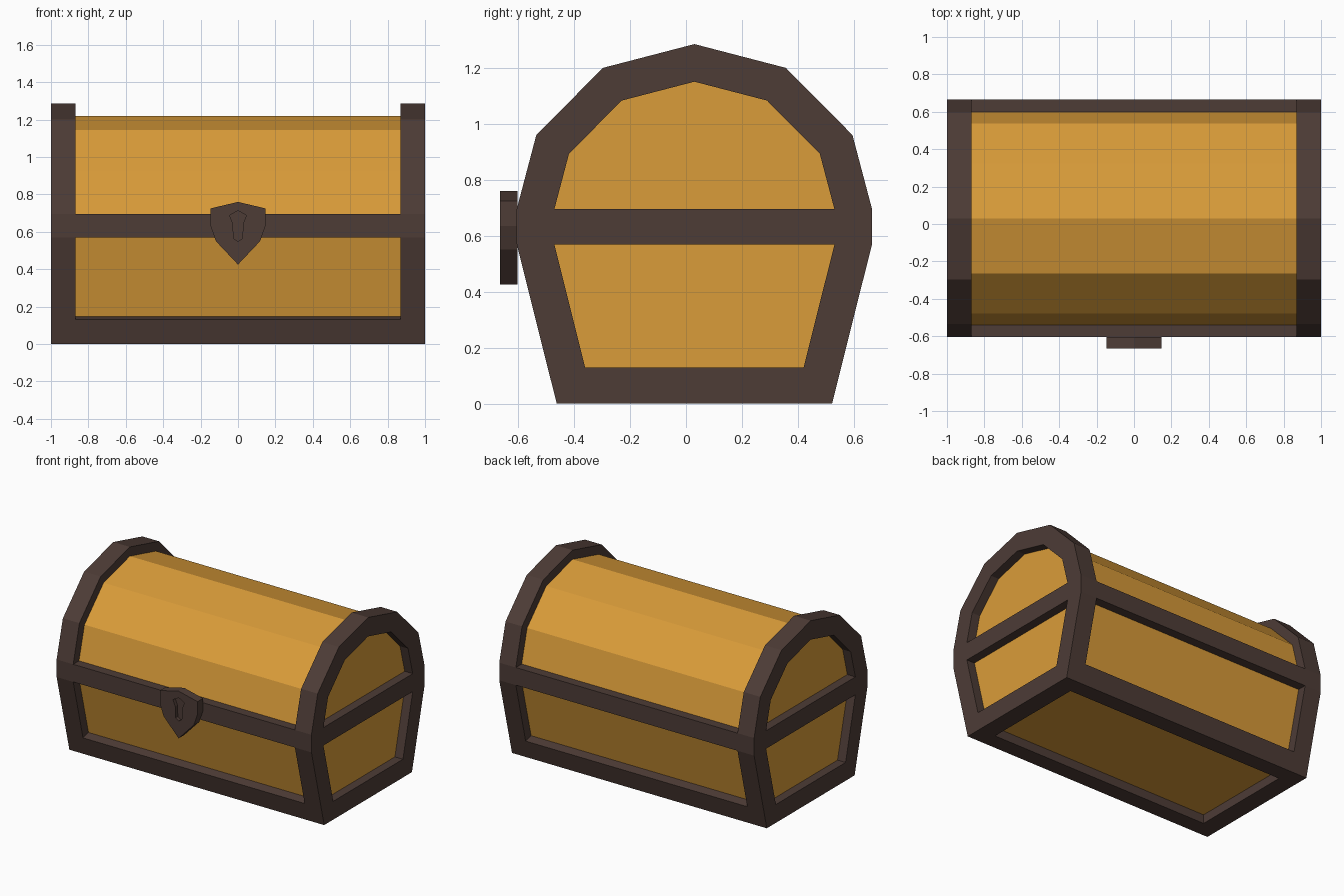
import bpy, bmesh
from mathutils import Vector

if "Cube" in bpy.data.objects:
    bpy.data.objects.remove(bpy.data.objects["Cube"])

CY = 0.03  # centre of the chest body in y (the lock sticks out in front)


def material(name, rgb):
    m = bpy.data.materials.new(name)
    m.diffuse_color = (*rgb, 1)
    m.use_nodes = True
    m.node_tree.nodes["Principled BSDF"].inputs["Base Color"].default_value = m.diffuse_color
    return m


GOLD = material("golden wood", (0.70, 0.332, 0.041))
BROWN = material("dark brown", (0.075, 0.045, 0.037))


def finish(name, bm, mat):
    bmesh.ops.recalc_face_normals(bm, faces=bm.faces)
    me = bpy.data.meshes.new(name)
    bm.to_mesh(me)
    bm.free()
    me.materials.append(mat)
    ob = bpy.data.objects.new(name, me)
    bpy.context.collection.objects.link(ob)
    return ob


def prism(name, pts, a, b, mat, place):
    """Closed outline swept from a to b; place(u, v, t) gives the 3D point."""
    bm = bmesh.new()
    lo = [bm.verts.new(place(u, v, a)) for u, v in pts]
    hi = [bm.verts.new(place(u, v, b)) for u, v in pts]
    bm.faces.new(lo)
    bm.faces.new(hi)
    for i in range(len(pts)):
        j = (i + 1) % len(pts)
        bm.faces.new((lo[i], lo[j], hi[j], hi[i]))
    return finish(name, bm, mat)


def ring(name, outer, inner, a, b, mat):
    """Hollow outline swept along x."""
    bm = bmesh.new()
    loops = [[bm.verts.new((x, CY + u, v)) for u, v in pts]
             for pts, x in ((outer, a), (outer, b), (inner, b), (inner, a))]
    n = len(outer)
    for k in range(4):
        p, q = loops[k], loops[(k + 1) % 4]
        for i in range(n):
            j = (i + 1) % n
            bm.faces.new((p[i], p[j], q[j], q[i]))
    return finish(name, bm, mat)


def inset(pts, d):
    """Mitred inward offset of a counter-clockwise outline."""
    out = []
    for i, p in enumerate(pts):
        p0, p1, p2 = Vector(pts[i - 1]), Vector(p), Vector(pts[(i + 1) % len(pts)])
        e1, e2 = (p1 - p0).normalized(), (p2 - p1).normalized()
        n1, n2 = Vector((-e1.y, e1.x)), Vector((-e2.y, e2.x))
        out.append(tuple(p1 + (n1 + n2) * d / (1 + n1.dot(n2))))
    return out


def along_x(u, v, t):
    return (t, CY + u, v)


def along_y(u, v, t):
    return (u, t, v)


# Chest side outline (half mirrored)
half = [(0.492, 0), (0.635, 0.57), (0.635, 0.695), (0.565, 0.96), (0.327, 1.20)]
outline = half + [(0, 1.285)] + [(-u, v) for u, v in reversed(half)]
W, R = 0.13, 0.063  # frame width, panel recess

# Golden wooden body, recessed behind the frame
prism("chest_body", inset(outline, R), -1 + R, 1 - R, GOLD, along_x)

# End frames with a cross bar
inner = inset(outline, W)
for s, side in ((-1, "left"), (1, "right")):
    ring(side + "_end_frame", outline, inner, s * (1 - W), s, BROWN)
    bar = [(-0.52, 0.568), (0.52, 0.568), (0.52, 0.695), (-0.52, 0.695)]
    prism(side + "_cross_bar", bar, s * (1 - W), s, BROWN, along_x)

# Long rails on front and back
slope = (Vector(half[1]) - Vector(half[0])).normalized()
inward = Vector((-slope.y, slope.x))
low = Vector(half[0]) + slope * 0.135
for s, side in ((-1, "front"), (1, "back")):
    mid = [(0.635, 0.57), (0.635, 0.695), (0.505, 0.695), (0.505, 0.57)]
    base = [half[0], tuple(low), tuple(low + inward * 0.12), (0.375, 0.13), (0.375, 0)]
    for name, pts in (("_middle_rail", mid), ("_bottom_rail", base)):
        prism(side + name, [(s * u, v) for u, v in pts], -0.88, 0.88, BROWN, along_x)


# Shield-shaped lock with a cut keyhole
def mirrored(top, right, bottom):
    return [top] + right + [bottom] + [(-u, v) for u, v in reversed(right)]


shield = mirrored((0, 0.76), [(0.148, 0.725), (0.148, 0.635), (0.118, 0.55)], (0, 0.425))
hole = mirrored((0, 0.713), [(0.045, 0.688), (0.027, 0.645), (0.024, 0.565)], (0, 0.548))
lock = prism("lock_plate", shield, -0.665, -0.603, BROWN, along_y)
cutter = prism("keyhole_cutter", hole, -0.70, -0.64, BROWN, along_y)
cutter.hide_render = True
cutter.hide_viewport = True
cut = lock.modifiers.new("keyhole", "BOOLEAN")
cut.operation = "DIFFERENCE"
cut.solver = "EXACT"
cut.object = cutter
